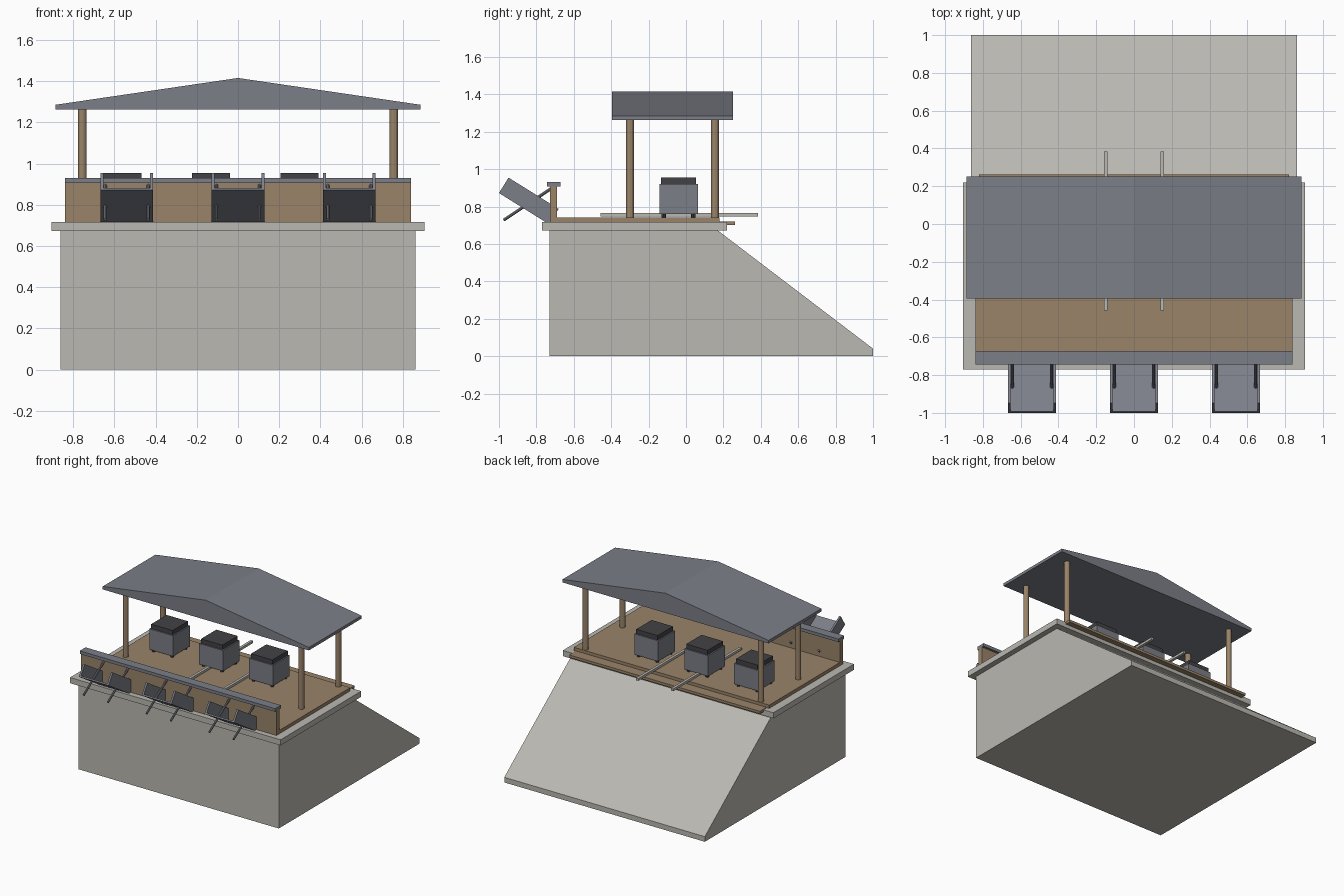
import bpy, bmesh, math
from mathutils import Vector

cube = bpy.data.objects.get("Cube")
if cube:
    bpy.data.objects.remove(cube, do_unlink=True)


def material(name, r, g, b):
    m = bpy.data.materials.new(name)
    m.use_nodes = True
    m.diffuse_color = (r, g, b, 1)
    m.node_tree.nodes["Principled BSDF"].inputs["Base Color"].default_value = (r, g, b, 1)
    return m


concrete = material("concrete", 0.49, 0.48, 0.44)
wood = material("wood", 0.32, 0.23, 0.14)
metal = material("grey metal", 0.20, 0.21, 0.245)
dark = material("dark lid", 0.055, 0.053, 0.06)


def finish(name, bm, mat):
    bmesh.ops.recalc_face_normals(bm, faces=bm.faces)
    me = bpy.data.meshes.new(name)
    bm.to_mesh(me)
    bm.free()
    me.materials.append(mat)
    ob = bpy.data.objects.new(name, me)
    bpy.context.collection.objects.link(ob)
    return ob


def prism(name, points, lo, hi, axis, mat):
    """Extrude a closed profile along x or y; the profile is (other axis, z)."""
    bm = bmesh.new()
    place = (lambda p, d: (d, p[0], p[1])) if axis == "x" else (lambda p, d: (p[0], d, p[1]))
    face = bm.faces.new([bm.verts.new(place(p, lo)) for p in points])
    new = bmesh.ops.extrude_face_region(bm, geom=[face])["geom"]
    shift = Vector((hi - lo, 0, 0)) if axis == "x" else Vector((0, hi - lo, 0))
    bmesh.ops.translate(bm, vec=shift, verts=[v for v in new if isinstance(v, bmesh.types.BMVert)])
    return finish(name, bm, mat)


def box(name, x0, x1, y0, y1, z0, z1, mat):
    return prism(name, [(y0, z0), (y1, z0), (y1, z1), (y0, z1)], x0, x1, "x", mat)


def rod(name, start, end, radius, mat, sides=8):
    a, b = Vector(start), Vector(end)
    bm = bmesh.new()
    bmesh.ops.create_cone(bm, cap_ends=True, segments=sides, radius1=radius, radius2=radius,
                          depth=(b - a).length)
    ob = finish(name, bm, mat)
    ob.location = (a + b) / 2
    ob.rotation_euler = (b - a).to_track_quat("Z", "Y").to_euler()
    return ob


# Sloped base and the slab on top
prism("sloped_base", [(-0.73, 0), (1, 0), (1, 0.04), (0.17, 0.672), (-0.73, 0.672)],
      -0.862, 0.862, "x", concrete)
box("top_slab", -0.905, 0.905, -0.77, 0.22, 0.672, 0.716, concrete)

# Deck, rear step, front wall and its cap
box("deck", -0.84, 0.84, -0.70, 0.178, 0.716, 0.742, wood)
box("rear_step", -0.82, 0.82, 0.18, 0.262, 0.70, 0.72, wood)
box("front_wall", -0.84, 0.84, -0.728, -0.69, 0.716, 0.906, wood)
box("wall_cap", -0.84, 0.84, -0.743, -0.672, 0.906, 0.93, metal)

# Roof and posts
prism("roof", [(-0.886, 1.262), (0.886, 1.262), (0.886, 1.285), (0, 1.415), (-0.886, 1.285)],
      -0.395, 0.252, "y", metal)
for x in (-0.755, 0.755):
    for y in (-0.30, 0.155):
        rod("roof_post", (x, y, 0.74), (x, y, 1.265), 0.021, wood, 12)

# Tilted trays on the front wall
low, out = Vector((-0.732, 0.705)), Vector((-1.0, 0.872))
along = (out - low).normalized()
up = Vector((-along.y, along.x))
if up.y < 0:
    up = -up
for cx in (-0.54, 0, 0.54):
    def tray_part(name, height, x0, x1):
        prism(name, [low, out, out + up * height, low + up * height], x0, x1, "x", metal)
    tray_part("tray_floor", 0.012, cx - 0.125, cx + 0.125)
    for s in (-1, 1):
        tray_part("tray_side", 0.097, *sorted((cx + s * 0.128, cx + s * 0.113)))
        x = cx + s * 0.104
        rod("tray_strut", (x, -0.975, 0.727), (x, -0.715, 0.90), 0.008, metal)

# Boxes with dark lids and short feet
cy = -0.04
for cx in (-0.56, -0.132, 0.298):
    box("box_body", cx - 0.102, cx + 0.102, cy - 0.103, cy + 0.103, 0.76, 0.92, metal)
    box("box_lid", cx - 0.092, cx + 0.092, cy - 0.094, cy + 0.094, 0.92, 0.955, dark)
    for sx in (-1, 1):
        for sy in (-1, 1):
            fx, fy = cx + sx * 0.08, cy + sy * 0.08
            rod("box_foot", (fx, fy, 0.74), (fx, fy, 0.762), 0.012, dark)

# Long rails lying across the deck
for x in (-0.15, 0.15):
    box("deck_rail", x - 0.01, x + 0.01, -0.457, 0.385, 0.747, 0.765, concrete)
